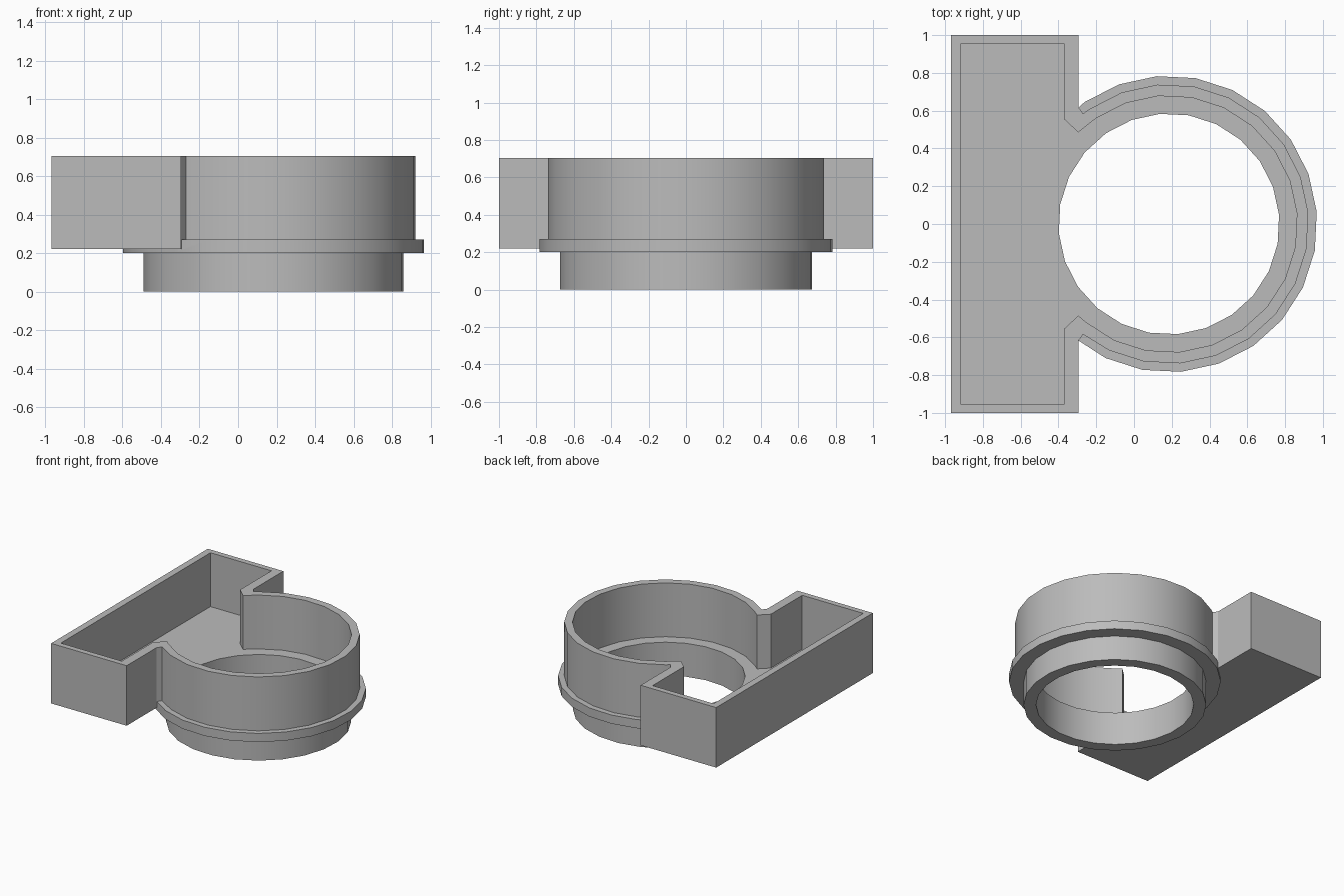
import bpy, bmesh, math

cube = bpy.data.objects.get("Cube")
if cube:
    bpy.data.objects.remove(cube, do_unlink=True)

SIDES, TURN, CENTRE_X = 24, 4.7, 0.185
FLOOR, TOP = 0.27, 0.705

grey = bpy.data.materials.new("plain grey")
grey.use_nodes = True
grey.diffuse_color = (0.5, 0.5, 0.5, 1)
grey.node_tree.nodes["Principled BSDF"].inputs["Base Color"].default_value = (0.5, 0.5, 0.5, 1)


def arc(radius, limit=181):
    """Ring corners, counter-clockwise, whose angle stays within +-limit."""
    angles = sorted((TURN + 360 / SIDES * i + 180) % 360 - 180 for i in range(SIDES))
    return [(CENTRE_X + radius * math.cos(math.radians(a)), radius * math.sin(math.radians(a)))
            for a in angles if abs(a) <= limit]


def prism(name, outline, bottom, top):
    bm = bmesh.new()
    face = bm.faces.new([bm.verts.new((x, y, bottom)) for x, y in outline])
    raised = bmesh.ops.extrude_face_region(bm, geom=[face])["geom"]
    verts = [v for v in raised if isinstance(v, bmesh.types.BMVert)]
    bmesh.ops.translate(bm, verts=verts, vec=(0, 0, top - bottom))
    bmesh.ops.recalc_face_normals(bm, faces=bm.faces)
    mesh = bpy.data.meshes.new(name)
    bm.to_mesh(mesh)
    bm.free()
    mesh.materials.append(grey)
    obj = bpy.data.objects.new(name, mesh)
    bpy.context.collection.objects.link(obj)
    return obj


def combine(target, other, operation):
    bpy.context.view_layer.objects.active = target
    mod = target.modifiers.new(operation.lower(), "BOOLEAN")
    mod.operation, mod.solver, mod.object = operation, "EXACT", other
    bpy.ops.object.modifier_apply(modifier=mod.name)
    bpy.data.objects.remove(other, do_unlink=True)


def keyhole(left, right, half_length, neck, radius, limit):
    """Rectangular tray joined to a round chamber through an angled neck."""
    upper = neck + [(right, half_length), (left, half_length)]
    lower = [(x, -y) for x, y in reversed(upper)]
    return arc(radius, limit) + upper + lower


# Tray and round chamber: outside shape
housing = prism("housing", keyhole(-0.97, -0.295, 1.0, [(-0.27, 0.584), (-0.295, 0.62)],
                                   0.74, 126), 0.22, TOP)

# Flange and lower collar
combine(housing, prism("flange", arc(0.785), 0.2, FLOOR), "UNION")
combine(housing, prism("collar", arc(0.677), 0, 0.24), "UNION")

# Hollow inside and open bore
combine(housing, prism("cavity", keyhole(-0.915, -0.37, 0.955, [(-0.295, 0.485), (-0.37, 0.555)],
                                         0.68, 132), FLOOR, TOP + 0.1), "DIFFERENCE")
combine(housing, prism("bore", arc(0.585), -0.1, TOP + 0.1), "DIFFERENCE")

# Smooth round walls, sharp corners
bpy.ops.object.select_all(action="DESELECT")
housing.select_set(True)
bpy.context.view_layer.objects.active = housing
bpy.ops.object.shade_smooth_by_angle(angle=math.radians(30))
